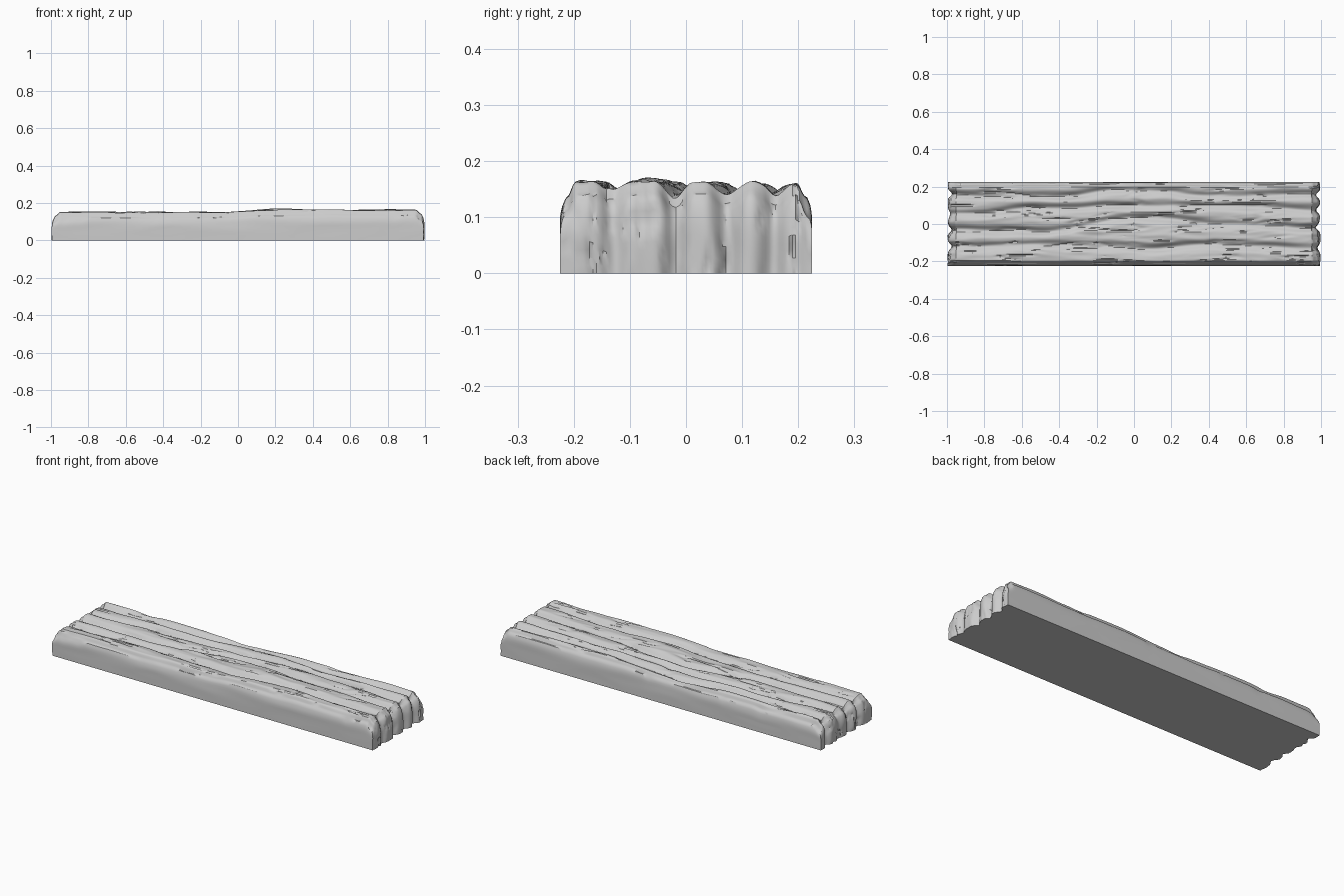
import bpy, bmesh, math
from mathutils import Matrix, Vector, noise

cube = bpy.data.objects.get("Cube")
if cube:
    bpy.data.objects.remove(cube)

LENGTH, WIDTH, HEIGHT = 1.99, 0.45, 0.16
NX, NY, NZ = 150, 76, 10

# Grain grooves: y at five stations along the plank
STATIONS = [-1, -0.5, 0.05, 0.45, 1]
GROOVES = [
    [0.16, 0.15, 0.18, 0.15, 0.155],
    [0.05, 0.08, 0.10, 0.10, 0.075],
    [-0.03, -0.04, 0.04, 0.0, -0.02],
    [-0.12, -0.11, -0.13, -0.11, -0.13],
]


def smooth(t):
    t = min(max(t, 0), 1)
    return t * t * (3 - 2 * t)


def along(values, x):
    for i in range(len(values) - 1):
        a, b = STATIONS[i], STATIONS[i + 1]
        if x <= b or i == len(values) - 2:
            return values[i] + (values[i + 1] - values[i]) * smooth((x - a) / (b - a))


def rough(x, y, z=0.0):
    return noise.noise(Vector((x, y, z)))


def groove_depth(x, y):
    """0 on a ridge, 1 at the bottom of a groove."""
    wander = 0.012 * rough(x * 4, y * 6, 3)
    depth = 0
    for i, values in enumerate(GROOVES):
        d = abs(y + wander - along(values, x))
        strength = 0.8 + 0.5 * rough(x * 2.5, i * 5, 8)
        depth = max(depth, strength * math.exp(-(d / 0.02) ** 2))
    return depth


def crack(x, y, seed):
    """Thin broken splits following the grain."""
    n = abs(rough(x * 3, y * 30, seed))
    gate = smooth(rough(x * 5, y * 22, seed + 9) * 3 + 0.4)
    return max(0, 1 - n / 0.12) * gate


def top_height(x, y):
    h = 0.151 + 0.012 * smooth((x + 0.1) / 0.35)
    h += 0.007 * math.exp(-((x - 0.2) / 0.2) ** 2 - ((y + 0.06) / 0.05) ** 2)
    h += 0.006 * rough(x * 3, y * 14, 1) + 0.004 * rough(x * 7, y * 45, 5)
    h -= 0.027 * groove_depth(x, y) + 0.008 * crack(x, y, 20)
    end = smooth((abs(x) - 0.955) / 0.04)
    edge = smooth((abs(y) - 0.185) / 0.04)
    return h - 0.022 * end - 0.03 * edge * edge


def weather(p):
    x, y, z = p
    t = z / HEIGHT
    side = math.copysign(1, x)
    h = top_height(x, y)
    # Scalloped, slightly leaning end grain
    at_end = smooth((abs(x) - 0.94) / 0.055)
    lean = 0.012 * rough(z * 12, side * 4, 2)
    inset = 0.024 * groove_depth(side, y + lean) + 0.008 * crack(z * 3, y + lean, side + 30)
    inset += 0.006 * rough(y * 25, z * 6, side * 3) + 0.016 * t ** 5
    # Gently waved long sides, rounded at the top
    at_side = smooth((abs(y) - 0.19) / 0.035)
    wave = 0.004 * rough(x * 3, z * 14, y) * t + 0.01 * t ** 6
    return Vector((x - side * at_end * inset, y - math.copysign(wave * at_side, y), t * h))


bm = bmesh.new()


def sheet(nu, nv, su, sv, centre, rotation):
    scale = Matrix.Diagonal((su / 2, sv / 2, 1, 1))
    bmesh.ops.create_grid(bm, x_segments=nu, y_segments=nv, size=1,
                          matrix=Matrix.Translation(centre) @ rotation @ scale)


# Top, long sides and ends; the base is filled afterwards
sheet(NX, NY, LENGTH, WIDTH, (0, 0, HEIGHT), Matrix())
for s in (-1, 1):
    sheet(NX, NZ, LENGTH, HEIGHT, (0, s * WIDTH / 2, HEIGHT / 2), Matrix.Rotation(math.pi / 2, 4, "X"))
    sheet(NZ, NY, HEIGHT, WIDTH, (s * LENGTH / 2, 0, HEIGHT / 2), Matrix.Rotation(math.pi / 2, 4, "Y"))
bmesh.ops.remove_doubles(bm, verts=bm.verts, dist=0.0005)
for v in bm.verts:
    v.co = weather(v.co)
rim = [e for e in bm.edges if e.is_boundary]
bmesh.ops.contextual_create(bm, geom=rim)
bmesh.ops.recalc_face_normals(bm, faces=bm.faces)

mesh = bpy.data.meshes.new("weathered_plank")
bm.to_mesh(mesh)
bm.free()
plank = bpy.data.objects.new("weathered_plank", mesh)
bpy.context.collection.objects.link(plank)

# Plain pale grey surface
colour = (0.6, 0.6, 0.6, 1)
mat = bpy.data.materials.new("pale_grey")
mat.use_nodes = True
mat.diffuse_color = colour
mat.node_tree.nodes["Principled BSDF"].inputs["Base Color"].default_value = colour
mesh.materials.append(mat)

bpy.context.view_layer.objects.active = plank
plank.select_set(True)
bpy.ops.object.shade_smooth_by_angle(angle=math.radians(35))
